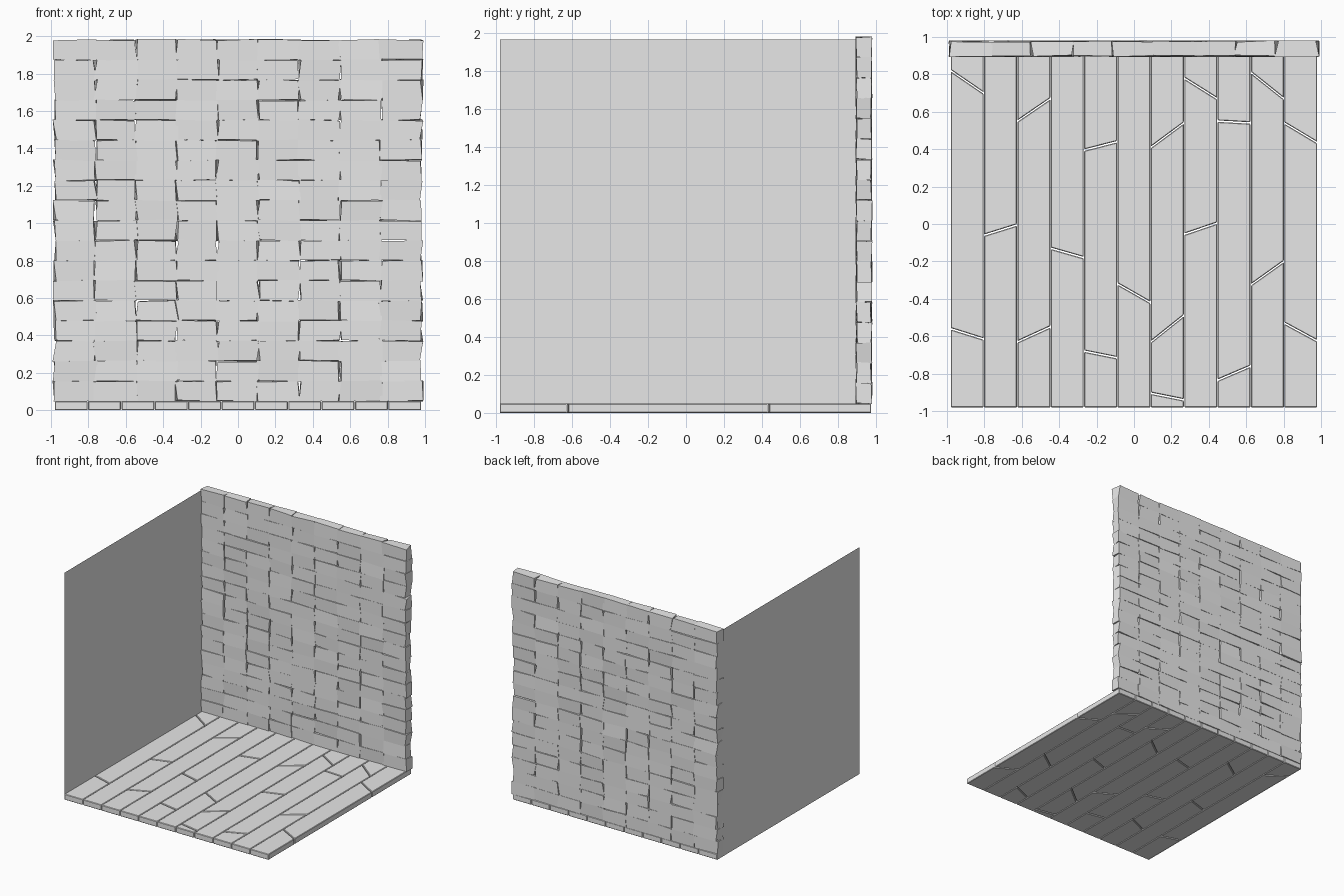
import bpy, bmesh, random

if "Cube" in bpy.data.objects:
    bpy.data.objects.remove(bpy.data.objects["Cube"])

random.seed(7)

grey = bpy.data.materials.new("plain grey")
grey.diffuse_color = (0.8, 0.8, 0.8, 1)
grey.use_nodes = True
grey.node_tree.nodes["Principled BSDF"].inputs["Base Color"].default_value = grey.diffuse_color


def finish(name, bm):
    me = bpy.data.meshes.new(name)
    bmesh.ops.recalc_face_normals(bm, faces=bm.faces[:])
    bm.to_mesh(me)
    bm.free()
    me.materials.append(grey)
    ob = bpy.data.objects.new(name, me)
    bpy.context.collection.objects.link(ob)
    return ob


def add_hexa(bm, bottom, top):
    """Closed six-sided block from two rings of four points."""
    a = [bm.verts.new(p) for p in bottom]
    b = [bm.verts.new(p) for p in top]
    bm.faces.new(a[::-1])
    bm.faces.new(b)
    for i in range(4):
        j = (i + 1) % 4
        bm.faces.new((a[i], a[j], b[j], b[i]))


# Floor: eleven rows of planks, each with slanted cuts (left y, right y)
cuts = [
    [(-0.56, -0.615), (0.82, 0.70)],
    [(-0.06, -0.005)],
    [(-0.63, -0.55), (0.55, 0.67)],
    [(-0.13, -0.18)],
    [(-0.68, -0.715), (0.395, 0.44)],
    [(-0.32, -0.42)],
    [(-0.905, -0.94), (-0.63, -0.49), (0.41, 0.54)],
    [(-0.055, 0.005), (0.78, 0.67)],
    [(-0.835, -0.76), (0.55, 0.54)],
    [(-0.325, -0.20), (0.81, 0.67)],
    [(-0.53, -0.625), (0.54, 0.435)],
]
HALF, FLOOR_Z = 0.981, 0.049
pitch = 2 * HALF / len(cuts)
bm = bmesh.new()
for i, row in enumerate(cuts):
    x0 = -HALF + i * pitch + 0.0015
    x1 = x0 + pitch - 0.003
    g = 0.004
    ends = [(-HALF - g, -HALF - g)] + row + [(0.976 + g, 0.976 + g)]
    for (l0, r0), (l1, r1) in zip(ends, ends[1:]):
        ring = [(x0, l0 + g), (x1, r0 + g), (x1, r1 - g), (x0, l1 - g)]
        add_hexa(bm, [(x, y, 0) for x, y in ring],
                 [(x, y, FLOOR_Z) for x, y in ring])
floor = finish("floor_planks", bm)
bev = floor.modifiers.new("worn edges", 'BEVEL')
bev.width = 0.004
bev.segments = 1

# Back wall: stacked grid of hand-cut bricks with jittered corners
COLS, ROWS = 9, 18
w, h = 2 * HALF / COLS, (1.98 - FLOOR_Z) / ROWS
bm = bmesh.new()
for r in range(ROWS):
    for c in range(COLS):
        x0, z0 = -HALF + c * w, FLOOR_Z + r * h

        def corner(i, k, y):
            x = x0 + i * w + random.uniform(-0.012, 0.012)
            z = z0 + k * h + random.uniform(-0.005, 0.005)
            # outer courses stay inside the overall silhouette
            return (x, y + random.uniform(-0.005, 0.005), max(z, FLOOR_Z - 0.002))

        order = [(0, 0), (1, 0), (1, 1), (0, 1)]
        add_hexa(bm, [corner(i, k, 0.898) for i, k in order],
                 [corner(i, k, 0.977) for i, k in order])
finish("brick_wall", bm)

# Side wall: a single plain sheet on the left
bm = bmesh.new()
pts = [(-HALF, -HALF, 0), (-HALF, 0.976, 0), (-HALF, 0.976, 1.968), (-HALF, -HALF, 1.968)]
bm.faces.new([bm.verts.new(p) for p in pts])
finish("side_wall", bm)
